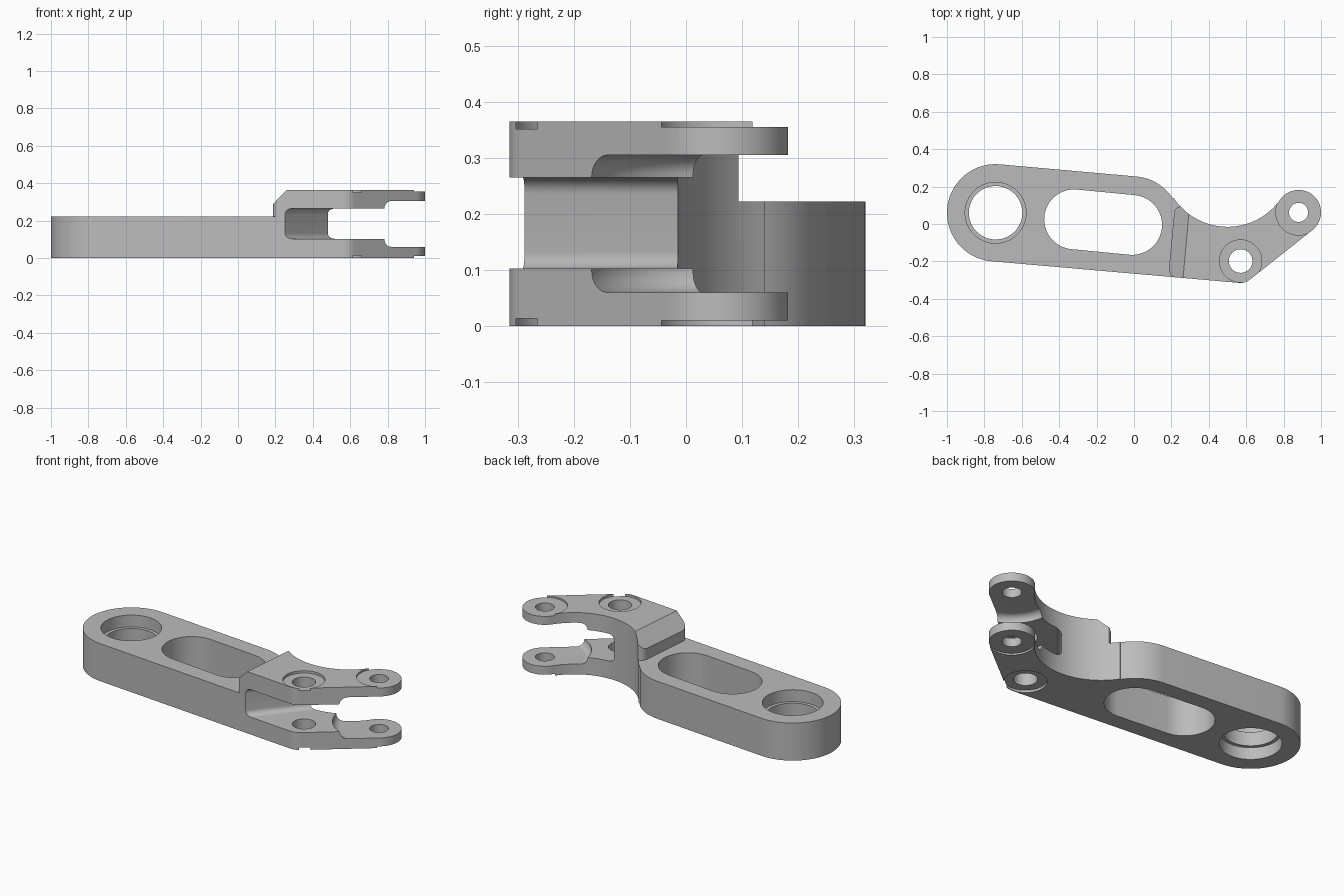
import bpy, bmesh, math
from mathutils import Matrix, Vector

cube = bpy.data.objects.get("Cube")
if cube:
    bpy.data.objects.remove(cube, do_unlink=True)

grey = bpy.data.materials.new("machined grey")
grey.use_nodes = True
grey.diffuse_color = (0.5, 0.5, 0.5, 1)
grey.node_tree.nodes["Principled BSDF"].inputs["Base Color"].default_value = (0.5, 0.5, 0.5, 1)


def arc(cx, cy, r, a0, a1, n=16):
    """Points of an arc, angles in degrees."""
    return [(cx + r * math.cos(math.radians(a0 + (a1 - a0) * i / n)),
             cy + r * math.sin(math.radians(a0 + (a1 - a0) * i / n))) for i in range(n + 1)]


def loft(name, rings):
    """Solid through equal-length rings of points, capped at both ends."""
    bm = bmesh.new()
    loops = [[bm.verts.new(p) for p in ring] for ring in rings]
    n = len(loops[0])
    for a, b in zip(loops, loops[1:]):
        for i in range(n):
            j = (i + 1) % n
            bm.faces.new((a[i], a[j], b[j], b[i]))
    bm.faces.new(loops[0][::-1])
    bm.faces.new(loops[-1])
    bmesh.ops.recalc_face_normals(bm, faces=bm.faces)
    mesh = bpy.data.meshes.new(name)
    bm.to_mesh(mesh)
    bm.free()
    mesh.materials.append(grey)
    obj = bpy.data.objects.new(name, mesh)
    bpy.context.collection.objects.link(obj)
    return obj


def prism(name, pts, z0, z1, mat=Matrix()):
    return loft(name, [[mat @ Vector((x, y, z)) for x, y in pts] for z in (z0, z1)])


def lathe(name, cx, cy, profile, n=64):
    return loft(name, [[(x, y, z) for x, y in arc(cx, cy, r, 0, 360, n)[:-1]] for r, z in profile])


def cut(target, cutter):
    cutter.hide_render = True
    mod = target.modifiers.new("cut", 'BOOLEAN')
    mod.operation = 'DIFFERENCE'
    mod.solver = 'EXACT'
    mod.object = cutter
    bpy.context.view_layer.objects.active = target
    bpy.ops.object.modifier_apply(modifier=mod.name)
    bpy.data.objects.remove(cutter, do_unlink=True)


H, BAR = 0.365, 0.222          # fork height, bar height
BIG, PIN, TIP = (-0.74, 0.06), (0.57, -0.198), (0.88, 0.062)

# Whole lever outline at full height
outline = (arc(*BIG, 0.26, 84.9, 264.9, 40)
           + arc(0.568, -0.23, 0.085, 264.9, 308.4, 10)
           + arc(*TIP, 0.12, -51.6, 144.8, 36)
           + arc(0.5, 0.33, 0.345, -35.2, -146.7, 32)[1:]
           + arc(-0.01, -0.005, 0.26, 33.3, 84.9, 14))
lever = prism("lever_arm", outline, 0, H)

# Lower the bar, leaving a round-cornered fork block
step = ([(-1.2, -0.6), (0.24, -0.6)]
        + arc(0.24, -0.24, 0.053, 270, 175, 8)
        + arc(0.252, 0.057, 0.037, 175, 90, 8)
        + [(0.252, 0.6), (-1.2, 0.6)])
cut(lever, prism("step_cutter", step, BAR, 0.5))

# Chamfer on the block's upper edge, square to the bar
tilt = Matrix.Translation((0, -0.08, 0)) @ Matrix.Rotation(math.radians(-5.1), 4, 'Z') \
    @ Matrix.Rotation(math.radians(90), 4, 'X')
cut(lever, prism("chamfer_cutter", [(0.155, 0.24), (0.33, 0.415), (0.155, 0.415)], -0.4, 0.4, tilt))

# Fork slot with filleted root
n = Vector((0.767, -0.64, 0)).normalized()
up = Vector((0, 0, 1))
frame = Matrix((n, up, n.cross(up))).transposed().to_4x4()
frame.translation = (0.25, -0.29, 0)
slot = (arc(0.03, 0.235, 0.03, 90, 180, 8) + arc(0.03, 0.133, 0.03, 180, 270, 8)
        + [(1.0, 0.103), (1.0, 0.265)])
cut(lever, prism("slot_cutter", slot, -0.9, 0.5, frame))

# Wider round pocket between the fork tips
pocket = arc(0.21, 0.1, 0.04, -90, 0, 8) + arc(0.21, 0.265, 0.04, 0, 90, 8)
cut(lever, lathe("pocket_cutter", *TIP, pocket, 96))

# Lightening slot through the bar
window = arc(-0.32, 0.025, 0.16, 84.9, 264.9, 32) + arc(-0.01, -0.005, 0.16, -95.1, 84.9, 32)
cut(lever, prism("window_cutter", window, -0.1, 0.4))

# Bearing bore with a central lip
cut(lever, lathe("bore_cutter", *BIG, [(0.163, -0.1), (0.163, 0.07), (0.143, 0.07),
                                       (0.143, 0.152), (0.163, 0.152), (0.163, 0.4)]))

# Pin holes with shallow spot faces on both outer sides
for centre, hole, face, depth in ((PIN, 0.063, 0.113, 0.014), (TIP, 0.051, 0.1215, 0.01)):
    cut(lever, lathe("pin_cutter", *centre, [(face, -0.1), (face, depth), (hole, depth),
                                             (hole, H - depth), (face, H - depth), (face, 0.5)]))

bpy.ops.object.select_all(action='DESELECT')
lever.select_set(True)
bpy.context.view_layer.objects.active = lever
bpy.ops.object.shade_smooth_by_angle(angle=math.radians(30))
